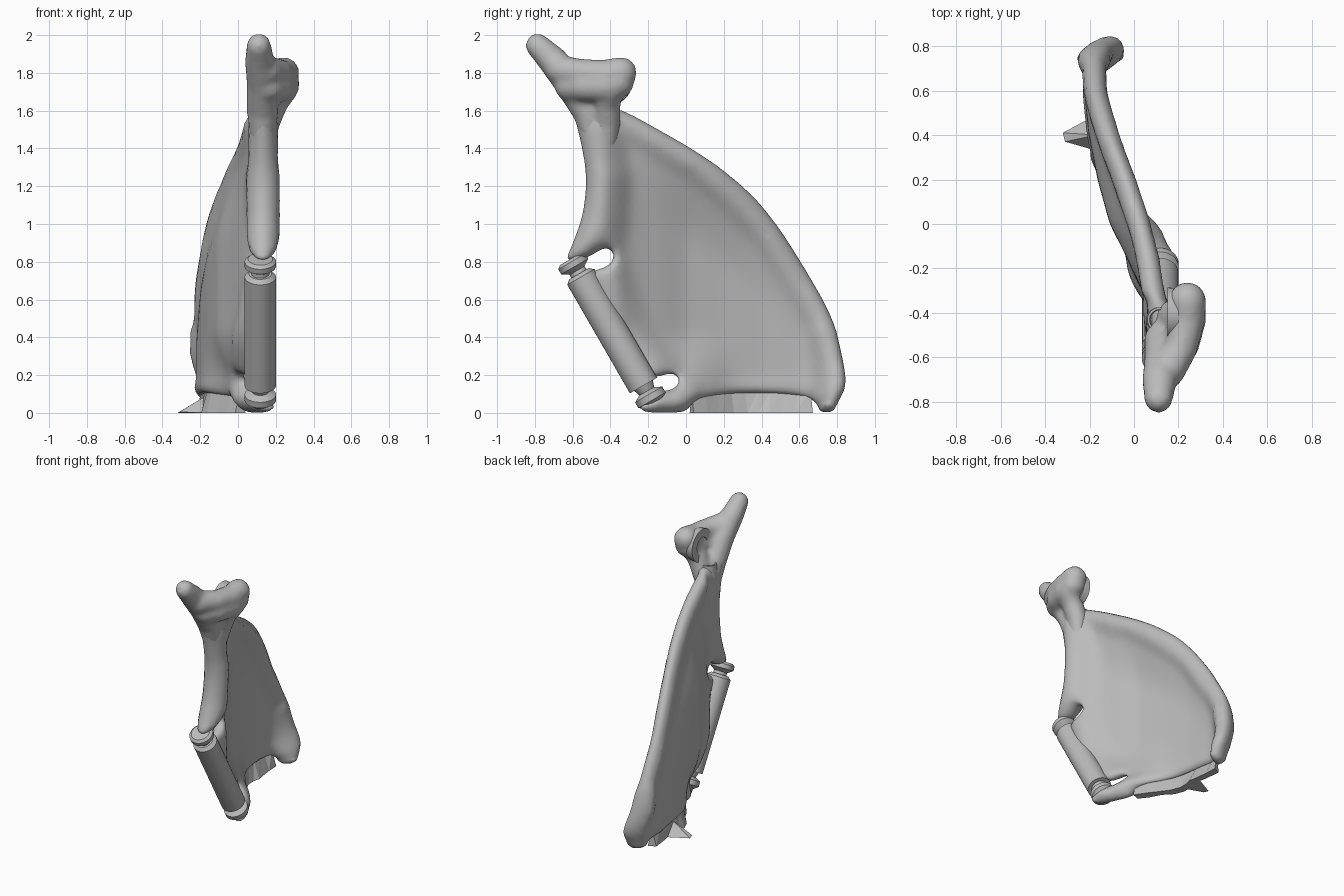
import bpy, bmesh, math, random
from mathutils import Vector, Matrix
from mathutils.geometry import delaunay_2d_cdt, intersect_point_line

random.seed(4)
cube = bpy.data.objects.get("Cube")
if cube:
    bpy.data.objects.remove(cube, do_unlink=True)

bone = bpy.data.materials.new("plain grey")
bone.use_nodes = True
bone.diffuse_color = (0.5, 0.5, 0.5, 1)
bone.node_tree.nodes["Principled BSDF"].inputs["Base Color"].default_value = bone.diffuse_color


def finish(name, bm, angle=None):
    """Turn a bmesh into a named object, optionally smooth shaded."""
    mesh = bpy.data.meshes.new(name)
    bm.to_mesh(mesh)
    bm.free()
    mesh.materials.append(bone)
    obj = bpy.data.objects.new(name, mesh)
    bpy.context.collection.objects.link(obj)
    if angle:
        bpy.ops.object.select_all(action='DESELECT')
        obj.select_set(True)
        bpy.context.view_layer.objects.active = obj
        bpy.ops.object.shade_smooth_by_angle(angle=math.radians(angle))
    return obj


def table(points, t):
    """Linear interpolation in a list of (key, value) pairs."""
    if t <= points[0][0]:
        return points[0][1]
    for (a, va), (b, vb) in zip(points, points[1:]):
        if t <= b:
            return va + (vb - va) * (t - a) / (b - a)
    return points[-1][1]


def smooth(t):
    t = max(0, min(1, t))
    return t * t * (3 - 2 * t)


def path_distance(p, path):
    best = 9
    for a, b in zip(path, path[1:]):
        q, t = intersect_point_line(p, a, b)
        q = a.lerp(b, max(0, min(1, t)))
        best = min(best, (p - q.to_2d()).length)
    return best


def points(pairs):
    return [Vector(p) for p in pairs]


# ---- Blade: side outline (y, z) with a thick column, rim and front edge ----
RIDGE = [(-.33, 1.6), (-.24, 1.555), (.08, 1.375), (.31, 1.2), (.47, 1.02),
         (.62, .785), (.78, .51), (.83, .3), (.855, .15)]
FRONT = [(-.61, 1.62), (-.56, 1.45), (-.525, 1.25), (-.545, 1.05), (-.6, .9), (-.645, .8),
         (-.53, .81), (-.42, .885), (-.375, .83), (-.42, .77), (-.53, .75), (-.4, .49),
         (-.25, .23), (-.17, .18), (-.07, .215), (-.03, .17), (-.07, .125), (-.14, .115),
         (-.24, .06), (-.24, .0), (-.1, .0), (0, .0), (.05, .07), (.13, .09), (.3, .105),
         (.5, .1), (.65, .08), (.69, .05), (.71, .0), (.78, .0), (.81, .06)]
outline = points(FRONT + RIDGE[::-1] + [(-.37, 1.61), (-.45, 1.62)])
for _ in range(2):
    outline = [p.lerp(q, f) for p, q in zip(outline, outline[1:] + outline[:1])
               for f in (.25, .75)]
loop = outline + outline[:1]

# Thick ridges: path, half thickness, spread
RIDGES = [
    (points([(-.3, 1.52), (.04, 1.32), (.26, 1.13), (.42, .96), (.57, .72), (.73, .45)]),
     .055, .1),
    (points([(-.47, 1.6), (-.45, 1.25)]), .08, .14),
    (points([(-.45, 1.25), (-.47, 1.05), (-.51, .87)]), .092, .15),
    (points([(-.4, .78), (-.3, .48), (-.13, .22)]), .055, .11),
    (points([(-.16, .05), (-.05, .08), (0, .08)]), .08, .1),
    (points([(.75, .42), (.79, .2), (.77, .05)]), .085, .1),
    (points([(.1, .14), (.65, .14)]), .035, .06)]
CENTRE = [(-.6, .13), (-.43, .135), (-.3, .085), (-.15, .065), (0, .03), (.2, -.035),
          (.4, -.11), (.6, -.17), (.76, -.18), (.85, -.14)]
BOW = [(-.36, 0), (-.2, .06), (0, .115), (.2, .105), (.4, .07), (.6, .03), (.75, 0)]


def centre_x(y, z):
    """Middle surface of the blade, bowed outward below the rim."""
    x = table(CENTRE, y) - table(BOW, y) * smooth((table(RIDGE, y) - z) / .55)
    x += .13 * smooth(1 - z / .45) * smooth((.3 - y) / .3)
    return x + .07 * smooth(1 - z / .35) * smooth((y - .62) / .15)


def half_thickness(p, edge):
    r = max([.024] + [a * math.exp(-(path_distance(p, path) / w) ** 2)
                      for path, a, w in RIDGES])
    return r * math.sqrt(1 - (1 - min(edge / (r * 1.1), 1)) ** 2)


samples = list(outline)
for i, p in enumerate(outline):
    along = (outline[(i + 1) % len(outline)] - outline[i - 1]).normalized()
    for off in (.007, .022, .045):
        q = p + Vector((-along.y, along.x)) * off
        if path_distance(q, loop) > off * .9:
            samples.append(q)
STEP = .035
for i in range(50):
    for j in range(48):
        q = Vector((-.7 + (i + j % 2 / 2) * STEP, j * STEP))
        if path_distance(q, loop) > .06:
            samples.append(q)
flat, _, tris, *_ = delaunay_2d_cdt(samples, [], [list(range(len(outline)))], 1, 1e-5)

bm = bmesh.new()
sides = {}
for i in {k for t in tris for k in t}:
    p = flat[i]
    edge = path_distance(p, loop)
    x = centre_x(p.x, p.y)
    if edge < 1e-4:
        sides[i] = [bm.verts.new((x, p.x, p.y))] * 2
    else:
        h = half_thickness(p, edge)
        sides[i] = [bm.verts.new((x + s * h, p.x, p.y)) for s in (1, -1)]
for t in tris:
    if any(sides[k][0] is not sides[k][1] for k in t):
        bm.faces.new([sides[k][0] for k in t])
        bm.faces.new([sides[k][1] for k in reversed(t)])
blade = finish("blade", bm, 80)
soften = blade.modifiers.new("soften", 'SMOOTH')
soften.factor, soften.iterations = .4, 3


# ---- Head: chains of balls fused into one soft lump that runs into the column ----
CHAINS = [
    [(.11, -.785, 1.945, .065), (.115, -.7, 1.86, .08), (.13, -.61, 1.74, .085),
     (.13, -.52, 1.6, .085), (.13, -.47, 1.4, .06)],
    [(.16, -.61, 1.73, .085), (.21, -.54, 1.73, .085), (.24, -.43, 1.73, .085),
     (.24, -.36, 1.75, .085)],
    [(.15, -.66, 1.815, .08), (.21, -.56, 1.8, .075), (.24, -.43, 1.79, .08),
     (.24, -.345, 1.8, .085)],
    [(.24, -.4, 1.72, .08), (.195, -.42, 1.65, .075), (.155, -.415, 1.54, .07),
     (.13, -.43, 1.38, .055)]]
bm = bmesh.new()
for chain in CHAINS:
    for a, b in zip(chain, chain[1:]):
        a, b = Vector(a), Vector(b)
        for k in range(6):
            c = a.lerp(b, k / 5)
            bmesh.ops.create_icosphere(bm, subdivisions=3, radius=c.w,
                                       matrix=Matrix.Translation(c.to_3d()))
head = finish("head", bm)
fuse = head.modifiers.new("fuse", 'REMESH')
fuse.mode, fuse.voxel_size, fuse.use_smooth_shade = 'VOXEL', .016, True
soften = head.modifiers.new("soften", 'SMOOTH')
soften.factor, soften.iterations = .5, 8


# ---- Turned parts ----
def lathe(name, profile, place):
    """Spin (height, radius) pairs round the z axis, then place the result."""
    bm = bmesh.new()
    verts = [bm.verts.new((r, 0, h)) for h, r in profile]
    edges = [bm.edges.new(pair) for pair in zip(verts, verts[1:])]
    bmesh.ops.spin(bm, geom=verts + edges, axis=(0, 0, 1), cent=(0, 0, 0),
                   angle=math.tau, steps=40)
    bmesh.ops.remove_doubles(bm, verts=bm.verts, dist=1e-5)
    bmesh.ops.recalc_face_normals(bm, faces=bm.faces)
    bm.transform(place)
    return finish(name, bm, 35)


L, R = .663, .083
lean = Matrix.Translation((.118, -.225, .145)) @ Matrix.Rotation(math.radians(30), 4, 'X')
lathe("front_cylinder", [(0, 0), (0, R), (L, R), (L + .02, .06), (L + .02, 0)], lean)
lathe("upper_disc", [(L, 0), (L, .05), (L + .04, .045), (L + .065, R),
                     (L + .095, R), (L + .11, .065), (L + .11, 0)], lean)
lathe("lower_disc", [(.01, 0), (.01, .06), (-.035, .045), (-.055, R),
                     (-.09, R), (-.115, .05), (-.115, 0)], lean)
lathe("joint_ring", [(-.05, 0), (-.05, .115), (0, .12), (0, .06), (-.03, .055), (-.03, 0)],
      Matrix.Translation((.15, -.405, 1.75)) @ Matrix.Rotation(-math.pi / 2, 4, 'Y'))
lathe("neck_socket", [(-.06, 0), (-.06, .06), (.03, .055), (.03, .045), (0, .04), (0, 0)],
      Matrix.Translation((.115, -.43, 1.59)))


# ---- Ragged facets under the blade, and the spike ----
bm = bmesh.new()
rows = []
for k in range(10):
    y = .03 + .07 * k
    x = centre_x(y, .12)
    jog = random.uniform(-.02, .02)
    corners = [(x, y, .12), (x - .015 + jog, y + jog, 0), (x + .04 + jog, y - jog, 0)]
    rows.append([bm.verts.new(c) for c in corners])
for a, b in zip(rows, rows[1:]):
    for k in range(3):
        n = (k + 1) % 3
        bm.faces.new((a[k], a[n], b[n]))
        bm.faces.new((a[k], b[n], b[k]))
for row in (rows[0], rows[-1]):
    bm.faces.new(row)
spike = [bm.verts.new(v) for v in ((-.32, .41, 0), (-.31, .37, .005), (-.17, .33, 0),
                                   (-.17, .49, 0), (-.17, .4, .09))]
bmesh.ops.convex_hull(bm, input=spike)
bmesh.ops.recalc_face_normals(bm, faces=bm.faces)
finish("ragged_base", bm)
